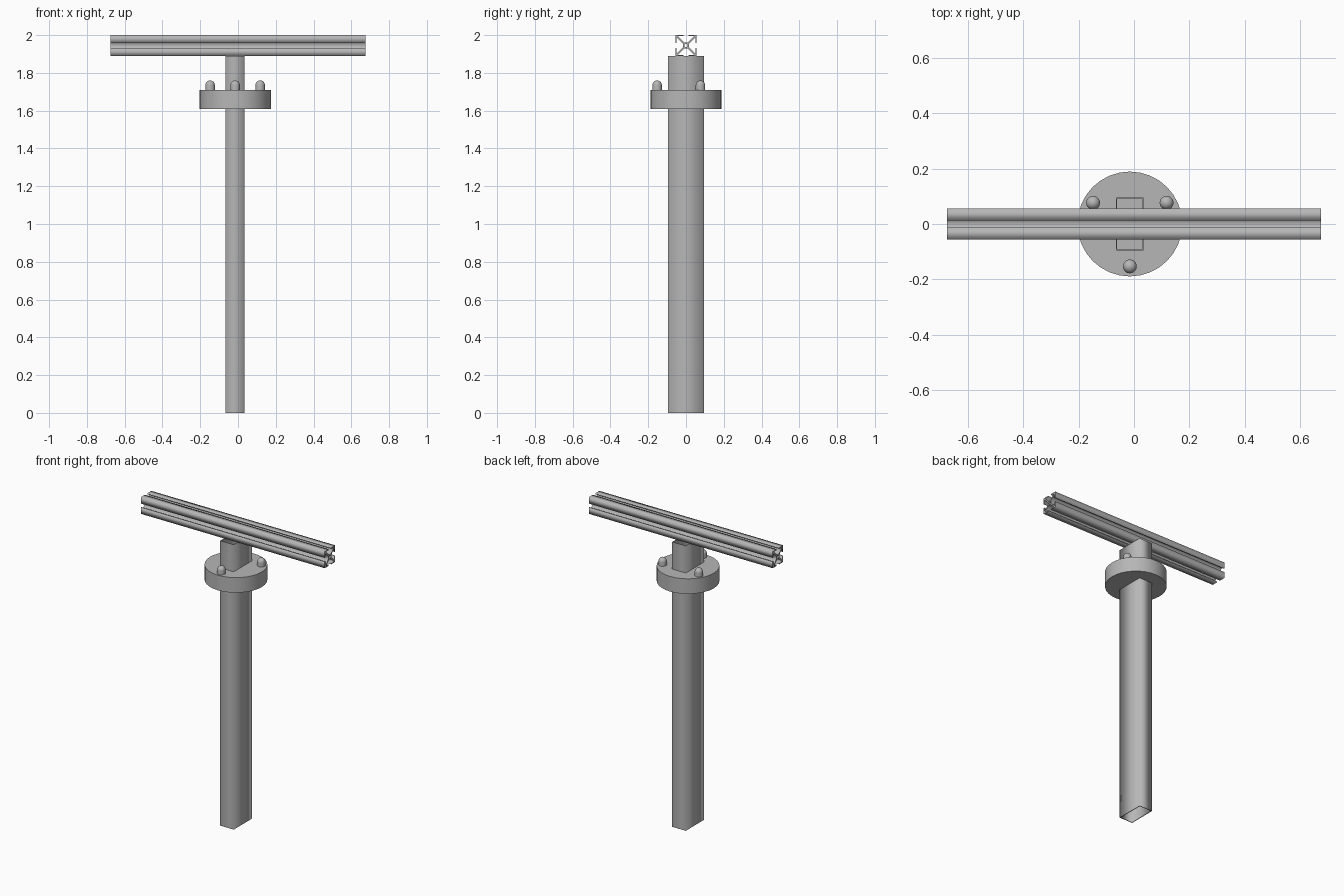
import bpy
import bmesh
from math import sin, cos, pi, radians
from mathutils import Matrix

if "Cube" in bpy.data.objects:
    bpy.data.objects.remove(bpy.data.objects["Cube"], do_unlink=True)

AXIS_X = -0.015          # the post stands slightly off the middle of the beam

grey = bpy.data.materials.new("plain grey")
grey.use_nodes = True
grey.diffuse_color = (0.47, 0.47, 0.47, 1)
grey.node_tree.nodes["Principled BSDF"].inputs["Base Color"].default_value = grey.diffuse_color


def add_object(name, bm, smooth=False):
    bmesh.ops.recalc_face_normals(bm, faces=bm.faces)
    mesh = bpy.data.meshes.new(name)
    bm.to_mesh(mesh)
    bm.free()
    mesh.materials.append(grey)
    obj = bpy.data.objects.new(name, mesh)
    bpy.context.collection.objects.link(obj)
    if smooth:
        bpy.ops.object.select_all(action="DESELECT")
        obj.select_set(True)
        bpy.context.view_layer.objects.active = obj
        bpy.ops.object.shade_smooth_by_angle(angle=radians(40))
    return obj


def extrude_profile(name, loops, length, matrix):
    """Fill an outline with its holes and extrude it, centred on its origin."""
    curve = bpy.data.curves.new(name + "_profile", "CURVE")
    curve.dimensions = "2D"
    curve.fill_mode = "BOTH"
    curve.extrude = length / 2
    for loop in loops:
        spline = curve.splines.new("POLY")
        spline.points.add(len(loop) - 1)
        for point, (x, y) in zip(spline.points, loop):
            point.co = (x, y, 0, 1)
        spline.use_cyclic_u = True
    helper = bpy.data.objects.new(name + "_helper", curve)
    bpy.context.collection.objects.link(helper)
    depsgraph = bpy.context.evaluated_depsgraph_get()
    mesh = bpy.data.meshes.new_from_object(helper.evaluated_get(depsgraph))
    bm = bmesh.new()
    bm.from_mesh(mesh)
    bmesh.ops.remove_doubles(bm, verts=bm.verts, dist=0.0001)
    bm.transform(matrix)
    bpy.data.objects.remove(helper, do_unlink=True)
    bpy.data.curves.remove(curve)
    bpy.data.meshes.remove(mesh)
    return add_object(name, bm)


def lathe(name, profile, x, y, steps):
    """Spin a radius/height profile about a vertical axis."""
    bm = bmesh.new()
    verts = [bm.verts.new((r, 0, z)) for r, z in profile]
    edges = [bm.edges.new(pair) for pair in zip(verts, verts[1:])]
    bmesh.ops.spin(bm, geom=verts + edges, cent=(0, 0, 0), axis=(0, 0, 1),
                   angle=2 * pi, steps=steps)
    bmesh.ops.remove_doubles(bm, verts=bm.verts, dist=0.0001)
    bm.transform(Matrix.Translation((x, y, 0)))
    return add_object(name, bm, smooth=True)


def rectangle(hx, hy):
    return [(-hx, -hy), (hx, -hy), (hx, hy), (-hx, hy)]


# Post: thin-walled rectangular tube, open at both ends
wall = 0.004
extrude_profile("post", [rectangle(0.05, 0.095), rectangle(0.05 - wall, 0.095 - wall)],
                1.89, Matrix.Translation((AXIS_X, 0, 0.945)))

# Beam: slotted extrusion with corner lips, diagonal webs and a bored core
half, slot, lip, web, core, bore = 0.055, 0.013, 0.006, 0.006, 0.016, 0.009
inner = half - lip
side = [(half, -half), (half, -slot), (inner, -slot), (inner, web - inner), (core, web - core)]
side += [(x, -y) for x, y in reversed(side[1:])]
outline = []
for quarter in range(4):
    c, s = round(cos(quarter * pi / 2)), round(sin(quarter * pi / 2))
    outline += [(c * x - s * y, s * x + c * y) for x, y in side]
hole = [(bore * cos(i * pi / 8), bore * sin(i * pi / 8)) for i in range(16)]
extrude_profile("beam", [outline, hole], 1.35,
                Matrix.Translation((0, 0, 2 - half)) @ Matrix.Rotation(pi / 2, 4, "Y"))

# Collar: solid disc around the post
lathe("collar", [(0, 1.61), (0.189, 1.61), (0.189, 1.71), (0, 1.71)], AXIS_X, 0, 32)

# Pins: three round-topped studs on the collar
radius, shoulder = 0.025, 1.735
dome = [(radius * cos(i * pi / 12), shoulder + radius * sin(i * pi / 12)) for i in range(7)]
for name, angle in (("front_pin", -90), ("left_pin", 30), ("right_pin", 150)):
    a = radians(angle)
    lathe(name, [(0, 1.7), (radius, 1.7)] + dome,
          AXIS_X + 0.153 * cos(a), 0.153 * sin(a), 20)
